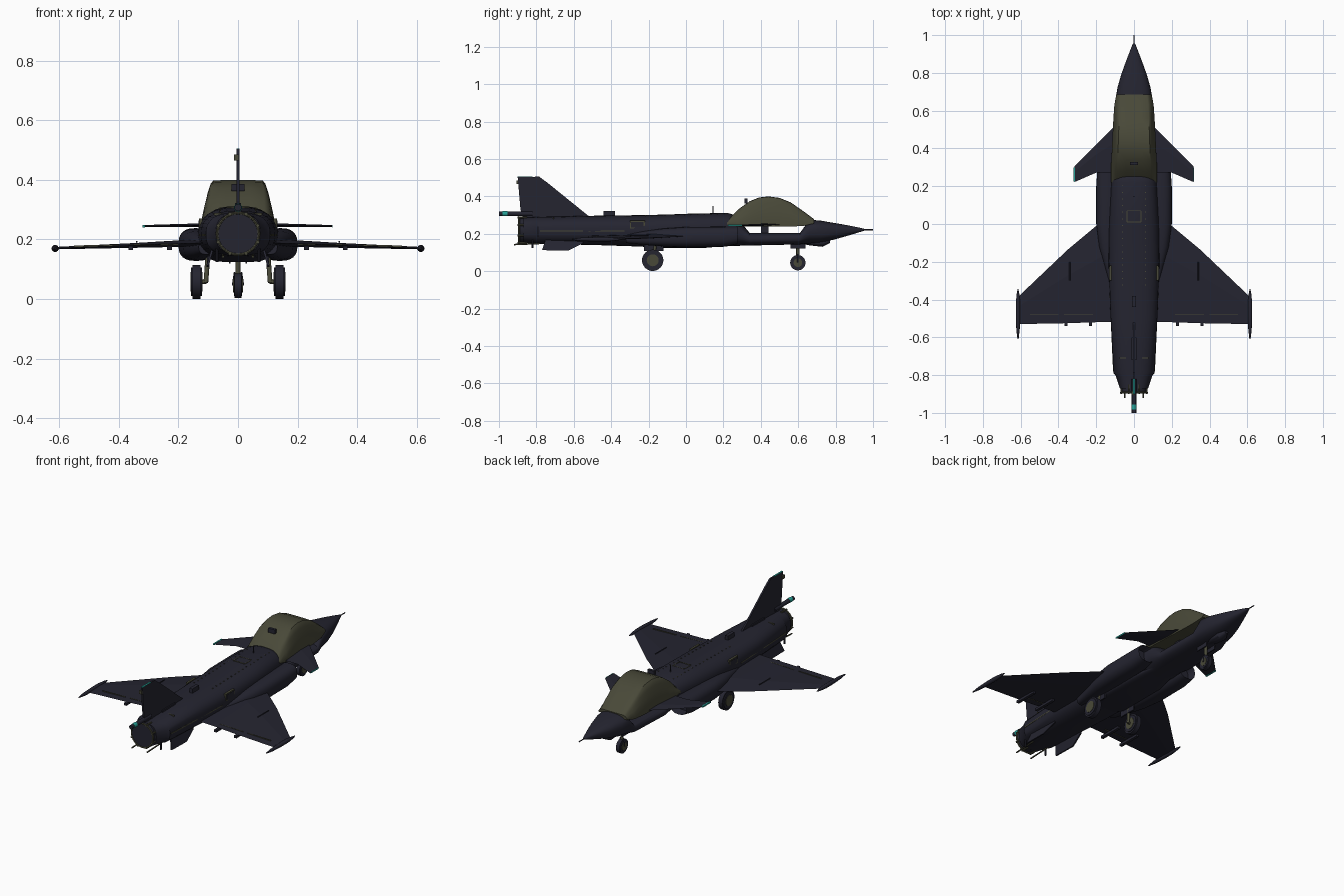
import bpy, bmesh, math
from mathutils import Vector, Matrix

old = bpy.data.objects.get("Cube")
if old:
    bpy.data.objects.remove(old)


def material(name, rgb):
    m = bpy.data.materials.new(name)
    m.use_nodes = True
    m.diffuse_color = (*rgb, 1)
    bsdf = m.node_tree.nodes["Principled BSDF"]
    bsdf.inputs["Base Color"].default_value = (*rgb, 1)
    bsdf.inputs["Roughness"].default_value = 0.7
    return m


NAVY = material("dark navy", (0.018, 0.018, 0.03))
OLIVE = material("dull olive", (0.066, 0.066, 0.04))
TEAL = material("teal", (0.02, 0.36, 0.31))


def finish(name, bm, mat, smooth=True):
    bmesh.ops.recalc_face_normals(bm, faces=bm.faces)
    mesh = bpy.data.meshes.new(name)
    bm.to_mesh(mesh)
    bm.free()
    mesh.materials.append(mat)
    ob = bpy.data.objects.new(name, mesh)
    bpy.context.collection.objects.link(ob)
    if smooth:
        bpy.ops.object.select_all(action='DESELECT')
        ob.select_set(True)
        bpy.context.view_layer.objects.active = ob
        bpy.ops.object.shade_smooth_by_angle(angle=math.radians(35))
    return ob


def loft(name, rings, mat, smooth=True, mouth=False):
    """Skin a list of equal-length point rings and cap both ends."""
    bm = bmesh.new()
    loops = [[bm.verts.new(p) for p in ring] for ring in rings]
    n = len(loops[0])
    for a, b in zip(loops, loops[1:]):
        for i in range(n):
            j = (i + 1) % n
            bm.faces.new((a[i], a[j], b[j], b[i]))
    first = bm.faces.new(loops[0])
    bm.faces.new(loops[-1])
    if mouth:  # recessed opening
        bm.normal_update()
        bmesh.ops.inset_region(bm, faces=[first], thickness=0.006)
        bmesh.ops.translate(bm, verts=first.verts, vec=(0, -0.05, 0))
    return finish(name, bm, mat, smooth)


def oval(y, w, top, bot, power=2.6, x=0, n=32):
    """Squarish oval ring standing across the y axis."""
    ring = []
    for i in range(n):
        c, s = math.cos(math.tau * i / n), math.sin(math.tau * i / n)
        ring.append((x + w * math.copysign(abs(c) ** (2 / power), c), y,
                     (top + bot) / 2 + (top - bot) / 2 * math.copysign(abs(s) ** (2 / power), s)))
    return ring


def box(name, lo, hi, mat):
    bm = bmesh.new()
    size, mid = Vector(hi) - Vector(lo), (Vector(hi) + Vector(lo)) / 2
    bmesh.ops.create_cube(bm, size=1, matrix=Matrix.Translation(mid) @ Matrix.Diagonal((*size, 1)))
    return finish(name, bm, mat, False)


def rod(name, a, b, r, mat, r2=None, n=20):
    """Cylinder or cone between two points."""
    bm = bmesh.new()
    a, b = Vector(a), Vector(b)
    turn = (b - a).to_track_quat('Z', 'Y').to_matrix().to_4x4()
    bmesh.ops.create_cone(bm, cap_ends=True, segments=n, radius1=r, radius2=r if r2 is None else r2,
                          depth=(b - a).length, matrix=Matrix.Translation((a + b) / 2) @ turn)
    return finish(name, bm, mat)


def slab(name, outline, x0, x1, lean, mat):
    """Upright plate from a (y, z) outline, between x0 and x1, leaning with height."""
    return loft(name, [[(x + lean * (0.16 - z), y, z) for y, z in outline] for x in (x0, x1)], mat, False)


def panel_wing(name, stations, s):
    """Thin diamond-section wing from (x, front, back, z, thickness) stations."""
    rings = []
    for x, f, b, z, t in stations:
        m = f * 0.65 + b * 0.35
        rings.append([(s * x, f, z), (s * x, m, z + t / 2), (s * x, b, z), (s * x, m, z - t / 2)])
    return loft(name, rings, NAVY, False)


# Fuselage, with a low cockpit floor under the canopy
body = [(-0.87, .075, .287, .152), (-0.8, .098, .289, .147), (-0.79, .108, .29, .145),
        (-0.5, .124, .296, .14), (-0.2, .135, .3, .13), (0, .132, .306, .13),
        (.22, .12, .312, .133), (.26, .115, .3, .135), (.34, .108, .205, .137),
        (.61, .102, .205, .143), (.66, .097, .275, .147), (.72, .088, .27, .153),
        (.79, .068, .258, .168), (.86, .043, .246, .188), (.92, .02, .234, .206), (.955, .006, .226, .217)]
loft("fuselage", [oval(*s) for s in body], NAVY)
rod("nose_probe", (0, .94, .221), (0, 1, .221), .003, NAVY, n=8)
loft("chin_fairing", [oval(y, w, .17, b, 2) for y, w, b in
                      ((.6, .01, .15), (.66, .03, .138), (.73, .032, .13), (.77, .01, .15))], NAVY)
loft("belly_fairing", [oval(y, w, .17, b, 3) for y, w, b in
                       ((-.3, .06, .145), (-.2, .1, .124), (.1, .1, .124), (.27, .07, .14))], NAVY)

# Canopy: domed lengthwise, flat-topped across
half = [(1, 0), (1, .3), (.94, .55), (.86, .8), (.8, .93), (.72, 1), (.35, 1.01)]
section = half + [(-u, v) for u, v in reversed(half)]
canopy = [(.22, .122, .25, .268), (.28, .122, .238, .33), (.34, .12, .238, .372), (.39, .117, .238, .392),
          (.44, .115, .238, .398), (.5, .112, .238, .39), (.56, .109, .238, .366),
          (.63, .104, .242, .318), (.685, .094, .255, .277)]
loft("canopy", [[(w * u, y, b + (t - b) * v) for u, v in section] for y, w, b, t in canopy], OLIVE)
box("canopy_latch", (-.022, .312, .362), (.022, .328, .387), NAVY)
box("seat_block", (-.05, .4, .2), (.05, .44, .245), NAVY)

# Tail fin, rear pod and nozzle
slab("tail_fin", [(-.9, .503), (-.785, .505), (-.74, .472), (-.515, .29), (-.87, .28), (-.885, .33)],
     -.005, .005, 0, NAVY)
box("fin_top_light", (-.005, -.9, .503), (.005, -.82, .506), TEAL)
box("fin_rear_box", (-.013, -.905, .465), (.004, -.885, .485), OLIVE)
rod("tail_pod", (0, -1, .307), (0, -.82, .307), .012, NAVY)
rod("tail_pod_band", (0, -.982, .307), (0, -.955, .307), .0135, TEAL)
rod("nozzle", (0, -.895, .219), (0, -.86, .219), .068, NAVY, n=32)
bpy.ops.mesh.primitive_torus_add(location=(0, -.893, .219), rotation=(math.pi / 2, 0, 0), major_radius=.07,
                                 minor_radius=.005, major_segments=32, minor_segments=8)
ring = bpy.context.object
ring.name = "nozzle_ring"
ring.data.materials.append(OLIVE)
for i in range(8):
    a = math.tau * (i + .5) / 8
    x, z = .073 * math.cos(a), .219 + .073 * math.sin(a)
    rod(f"nozzle_link_{i}", (x, -.9, z), (x, -.85, z), .005, OLIVE, n=8)

# Spine details
rod("spine_antenna", (0, .145, .3), (0, .145, .347), .003, NAVY, n=8)
box("spine_block", (-.01, -.44, .29), (.01, -.38, .322), NAVY)
box("spine_rear_block", (-.012, -.72, .285), (.012, -.6, .302), NAVY)
box("rear_band", (-.08, -.712, .28), (.08, -.706, .289), OLIVE)
for s in (-1, 1):
    box("hatch_side", (s * .037 - .002, .01, .3), (s * .037 + .002, .07, .3075), OLIVE)
    box("hatch_end", (-.037, .04 + s * .03 - .002, .3), (.037, .04 + s * .03 + .002, .3085), OLIVE)
    for i in range(16):
        y = .2 - i * .035
        z = .3015 + y * .02
        box("spine_rivet", (s * .06 - .0025, y, z - .006), (s * .06 + .0025, y + .005, z + .002), OLIVE)

# Paired parts
for s, side in ((-1, "right"), (1, "left")):
    # Intake with recessed mouth
    duct = [(.275, .052, .238, .145, .143), (.2, .06, .238, .13, .14), (0, .06, .236, .128, .14),
            (-.12, .052, .228, .132, .133), (-.22, .038, .215, .14, .12), (-.32, .025, .2, .15, .107)]
    loft(f"{side}_intake", [oval(y, w, t, b, 2.6, s * x, 24) for y, w, t, b, x in duct], NAVY, mouth=True)

    panel_wing(f"{side}_wing", [(.08, .1, -.52, .19, .024), (.2, -.01, -.52, .186, .022),
                                (.35, -.135, -.525, .18, .016), (.613, -.385, -.53, .171, .008)], s)
    loft(f"{side}_wingtip_pod", [oval(y, r, .17 + r, .17 - r, 2, s * .614, 16) for y, r in
                                 ((-.61, .003), (-.56, .009), (-.48, .012), (-.42, .012), (-.37, .007), (-.345, .002))], NAVY)
    for a, b in ((.2, .37), (.4, .55)):
        loft(f"{side}_flap_line", [[(s * x, -.482 + dy, .185 - .02 * x + dz) for dy, dz in
                                    ((0, 0), (.004, 0), (.004, .006), (0, .006))] for x in (a, b)], OLIVE, False)
    for x in (.23, .36):
        box(f"{side}_flap_fairing", (s * x - .008, -.54, .164), (s * x + .008, -.4, .178), NAVY)
    rod(f"{side}_wing_vane", (s * .34, -.3, .192), (s * .34, -.2, .192), .003, NAVY, n=8)

    panel_wing(f"{side}_canard", [(.09, .53, .27, .249, .012), (.2, .42, .272, .247, .01),
                                  (.315, .305, .222, .245, .007)], s)
    t = .008 if s < 0 else .002
    box(f"{side}_canard_light", (s * .316 - t / 2, .225, .241), (s * .316 + t / 2, .3, .249), TEAL)

    slab(f"{side}_ventral_fin", [(-.77, .112), (-.63, .11), (-.55, .15), (-.55, .17), (-.75, .17)],
         s * .084, s * .092, s * .3, NAVY)
    rod(f"{side}_tail_pipe", (s * .05, -.92, .142), (s * .05, -.78, .148), .004, OLIVE, n=8)
    rod(f"{side}_tail_post", (s * .07, -.82, .125), (s * .07, -.82, .19), .005, NAVY, n=8)

    # Side trim and vent
    for a, b in ((-.78, -.55), (-.52, -.33)):
        loft(f"{side}_trim", [[(s * (.138 + .045 * y + dx), y, z) for dx, z in
                               ((0, .212), (.008, .212), (.008, .218), (0, .218))] for y in (a, b)], OLIVE, False)
    box(f"{side}_vent_frame", (s * .125 - .006, -.3, .228), (s * .125 + .006, -.22, .27), OLIVE)
    box(f"{side}_vent", (s * .126 - .007, -.293, .234), (s * .126 + .007, -.227, .264), NAVY)

    # Main gear
    x = s * .139
    rod(f"{side}_main_tyre", (x - .013, -.178, .058), (x + .013, -.178, .058), .057, NAVY, n=32)
    rod(f"{side}_main_tyre_wall", (x - .018, -.178, .058), (x + .018, -.178, .058), .048, NAVY, n=32)
    rod(f"{side}_main_hub", (x - .02, -.178, .058), (x + .02, -.178, .058), .032, OLIVE, n=24)
    rod(f"{side}_main_strut", (s * .108, -.178, .055), (s * .1, -.16, .16), .008, OLIVE, n=12)
    rod(f"{side}_main_axle", (s * .105, -.178, .058), (s * .14, -.178, .058), .007, OLIVE, n=12)
    box(f"{side}_gear_door", (s * .1 - .004, -.225, .108), (s * .1 + .004, -.12, .15), NAVY)

# Nose gear
rod("nose_tyre", (-.011, .598, .045), (.011, .598, .045), .041, NAVY, n=32)
rod("nose_tyre_wall", (-.014, .598, .045), (.014, .598, .045), .035, NAVY, n=32)
rod("nose_hub", (-.016, .598, .045), (.016, .598, .045), .023, OLIVE, n=24)
rod("nose_strut", (0, .598, .08), (0, .598, .16), .009, OLIVE, n=12)
for s in (-1, 1):
    rod("nose_fork", (s * .017, .598, .045), (s * .01, .598, .09), .004, NAVY, n=8)
    box("nose_gear_door", (s * .028 - .003, .56, .12), (s * .028 + .003, .64, .15), NAVY)
